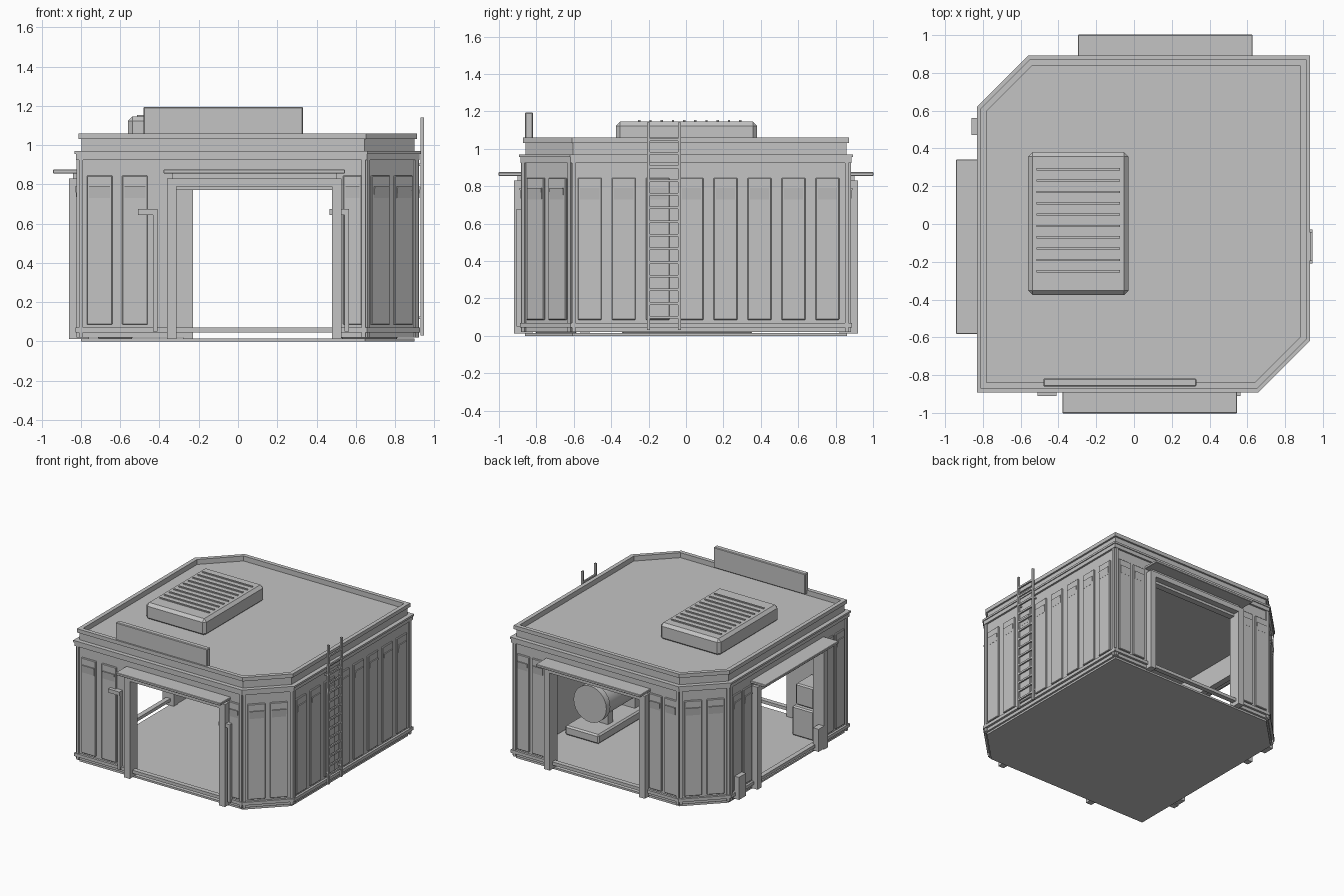
import bpy, bmesh, math
from mathutils import Matrix, Vector

cube = bpy.data.objects.get("Cube")
if cube:
    bpy.data.objects.remove(cube, do_unlink=True)

grey = bpy.data.materials.new("plain_grey")
grey.use_nodes = True
grey.diffuse_color = (0.55, 0.55, 0.55, 1)
grey.node_tree.nodes["Principled BSDF"].inputs["Base Color"].default_value = (0.55, 0.55, 0.55, 1)


def finish(name, bm, bevel=0):
    bmesh.ops.recalc_face_normals(bm, faces=bm.faces)
    mesh = bpy.data.meshes.new(name)
    bm.to_mesh(mesh)
    bm.free()
    mesh.materials.append(grey)
    obj = bpy.data.objects.new(name, mesh)
    bpy.context.collection.objects.link(obj)
    if bevel:
        mod = obj.modifiers.new("bevel", "BEVEL")
        mod.width = bevel
        mod.segments = 1
    return obj


def add_box(bm, a, b, frame=Matrix(), slope=False):
    """Box from range a to range b; slope pulls the lower outer edge in."""
    lo, hi = Vector(a), Vector(b)
    size = hi - lo
    verts = bmesh.ops.create_cube(bm, size=1)["verts"]
    for v in verts:
        low_outer = v.co.z < 0 and v.co.y > 0
        v.co = Vector([lo[i] + (v.co[i] + 0.5) * size[i] for i in range(3)])
        if slope and low_outer:
            v.co.y = lo.y + 0.001
        v.co = frame @ v.co


def box(name, a, b, bevel=0):
    bm = bmesh.new()
    add_box(bm, a, b)
    return finish(name, bm, bevel)


# Plan outline: a square with two opposite corners cut off
plan = [Vector(p) for p in ((-.81, -.87), (.65, -.87), (.91, -.61),
                            (.91, .87), (-.55, .87), (-.81, .61))]
count = len(plan)


def offset(d):
    pts = []
    for i, p in enumerate(plan):
        e0 = (p - plan[i - 1]).normalized()
        e1 = (plan[(i + 1) % count] - p).normalized()
        n0, n1 = Vector((e0.y, -e0.x)), Vector((e1.y, -e1.x))
        pts.append(p + (n0 + n1) * d / (1 + n0.dot(n1)))
    return pts


def slab(name, d, z0, z1):
    bm = bmesh.new()
    low, top = [[bm.verts.new((p.x, p.y, z)) for p in offset(d)] for z in (z0, z1)]
    bm.faces.new(low)
    bm.faces.new(top)
    for i in range(count):
        j = (i + 1) % count
        bm.faces.new((low[i], low[j], top[j], top[i]))
    return finish(name, bm)


def ring(name, outer, inner, z0, z1):
    bm = bmesh.new()
    loops = [[bm.verts.new((p.x, p.y, z)) for p in offset(d)]
             for d, z in ((outer, z0), (outer, z1), (inner, z1), (inner, z0))]
    for k in range(4):
        a, b = loops[k], loops[(k + 1) % 4]
        for i in range(count):
            j = (i + 1) % count
            bm.faces.new((a[i], a[j], b[j], b[i]))
    return finish(name, bm)


# Floor, roof and the bands that run round the building
slab("floor", -.01, 0, .015)
slab("roof_deck", -.015, .94, 1.02)
ring("base_rail", .018, -.02, .045, .07)
ring("cornice_lower", .015, -.03, .925, .955)
ring("cornice_upper", .022, -.03, .955, .97)
ring("parapet", -.012, -.03, .97, 1.035)
ring("parapet_coping", .002, -.03, 1.03, 1.06)

# Walls: name, opening centre along the wall, panels as (start, width)
walls = [
    ("front", .893, [(.04, .13), (.22, .13), (1.345, .095)]),
    ("front_left_corner", None, [(.035, .13), (.2, .13)]),
    ("left_side", None, [(.032 + i * .1815, .127) for i in range(8)]),
    ("back", .745, [(.03, .11), (.165, .11), (1.2, .11), (1.335, .11)]),
    ("back_right_corner", None, [(.035, .13), (.2, .13)]),
    ("right_side", .73, [(.03, .11), (.165, .11), (1.195, .11), (1.33, .11)]),
]
frames = {}
for i, (name, centre, panels) in enumerate(walls):
    start = plan[i]
    along = plan[(i + 1) % count] - start
    length = along.length
    along.normalize()
    frame = Matrix(((along.x, along.y, 0, start.x), (along.y, -along.x, 0, start.y),
                    (0, 0, 1, 0), (0, 0, 0, 1)))
    frames[name] = frame

    # Wall body, split around the doorway
    bm = bmesh.new()
    if centre is None:
        add_box(bm, (0, -.05, .02), (length, 0, .955), frame)
    else:
        add_box(bm, (0, -.05, .02), (centre - .4, 0, .955), frame)
        add_box(bm, (centre + .4, -.05, .02), (length, 0, .955), frame)
        add_box(bm, (centre - .4, -.05, .77), (centre + .4, 0, .955), frame)
    for s in (0, length - .02):
        add_box(bm, (s, -.02, .02), (s + .02, .012, .95), frame)
    finish(name + "_wall", bm)

    # Raised panels, each with a sloping vent at the top
    bm = bmesh.new()
    vents = bmesh.new()
    for s, w in panels:
        add_box(bm, (s, -.01, .085), (s + w, .012, .845), frame)
        add_box(vents, (s + .012, .012, .73), (s + w - .012, .02, .79), frame, slope=True)
    finish(name + "_panels", bm, .004)
    finish(name + "_vents", vents)

    # Door frame and canopy
    if centre is not None:
        bm = bmesh.new()
        for side in (-1, 1):
            mid = centre + side * .42
            add_box(bm, (mid - .025, -.05, .012), (mid + .025, .05, .79), frame)
        add_box(bm, (centre - .445, -.05, .79), (centre + .445, .05, .83), frame)
        add_box(bm, (centre - .42, -.03, .83), (centre + .42, .03, .857), frame)
        finish(name + "_door_frame", bm)
        bm = bmesh.new()
        add_box(bm, (centre - .462, -.01, .855), (centre + .462, .132, .875), frame)
        finish(name + "_canopy", bm, .003)

# Bent pipes beside the front doorway
bm = bmesh.new()
for x in (-.41, .565):
    add_box(bm, (x - .022, -.905, .05), (x, -.87, .66))
    add_box(bm, (x - .1, -.91, .645), (x, -.87, .675))
finish("front_pipes", bm)

# Low guards beside the side doorway
bm = bmesh.new()
for y in (.515, -.49):
    add_box(bm, (-.86, y - .045, .02), (-.81, y + .045, .2))
finish("door_guards", bm)

# Ladder
bm = bmesh.new()
for y in (-.2, -.036):
    add_box(bm, (.93, y - .008, .03), (.946, y + .008, 1.14))
for i in range(14):
    z = .1 + i * .073
    add_box(bm, (.932, -.2, z - .007), (.944, -.036, z + .007))
for y in (-.2, -.036):
    for z in (.12, .9):
        add_box(bm, (.9, y - .006, z - .006), (.935, y + .006, z + .006))
finish("ladder", bm)

# Sign board
box("sign_board", (-.48, -.86, 1.03), (.33, -.818, 1.195), .005)

# Roof ventilation unit with slats
box("roof_unit", (-.56, -.375, 1.01), (-.03, .38, 1.145), .022)
bm = bmesh.new()
for i in range(10):
    y = .29 - i * .06
    add_box(bm, (-.515, y - .006, 1.14), (-.075, y + .006, 1.153))
finish("roof_unit_slats", bm)

# Tank machine on a base, along the ladder wall
box("machine_base", (.52, -.35, .015), (.82, .36, .09), .012)
bm = bmesh.new()
turn = Matrix.Rotation(math.pi / 2, 4, "X")
for y, r, depth in ((-.03, .125, .5), (.23, .145, .05), (-.28, .145, .05)):
    bmesh.ops.create_cone(bm, cap_ends=True, segments=24, radius1=r, radius2=r, depth=depth,
                          matrix=Matrix.Translation((.67, y, .26)) @ turn)
tank = finish("machine_tank", bm)
bpy.context.view_layer.objects.active = tank
tank.select_set(True)
bpy.ops.object.shade_smooth_by_angle()
tank.select_set(False)
bm = bmesh.new()
for y in (-.2, .14):
    add_box(bm, (.57, y - .03, .08), (.77, y + .03, .18))
finish("machine_feet", bm)

# Stacked cabinets in the front corner
box("cabinet_lower", (-.72, -.81, .015), (-.53, -.58, .25), .01)
box("cabinet_upper", (-.7, -.81, .25), (-.54, -.61, .42), .01)
